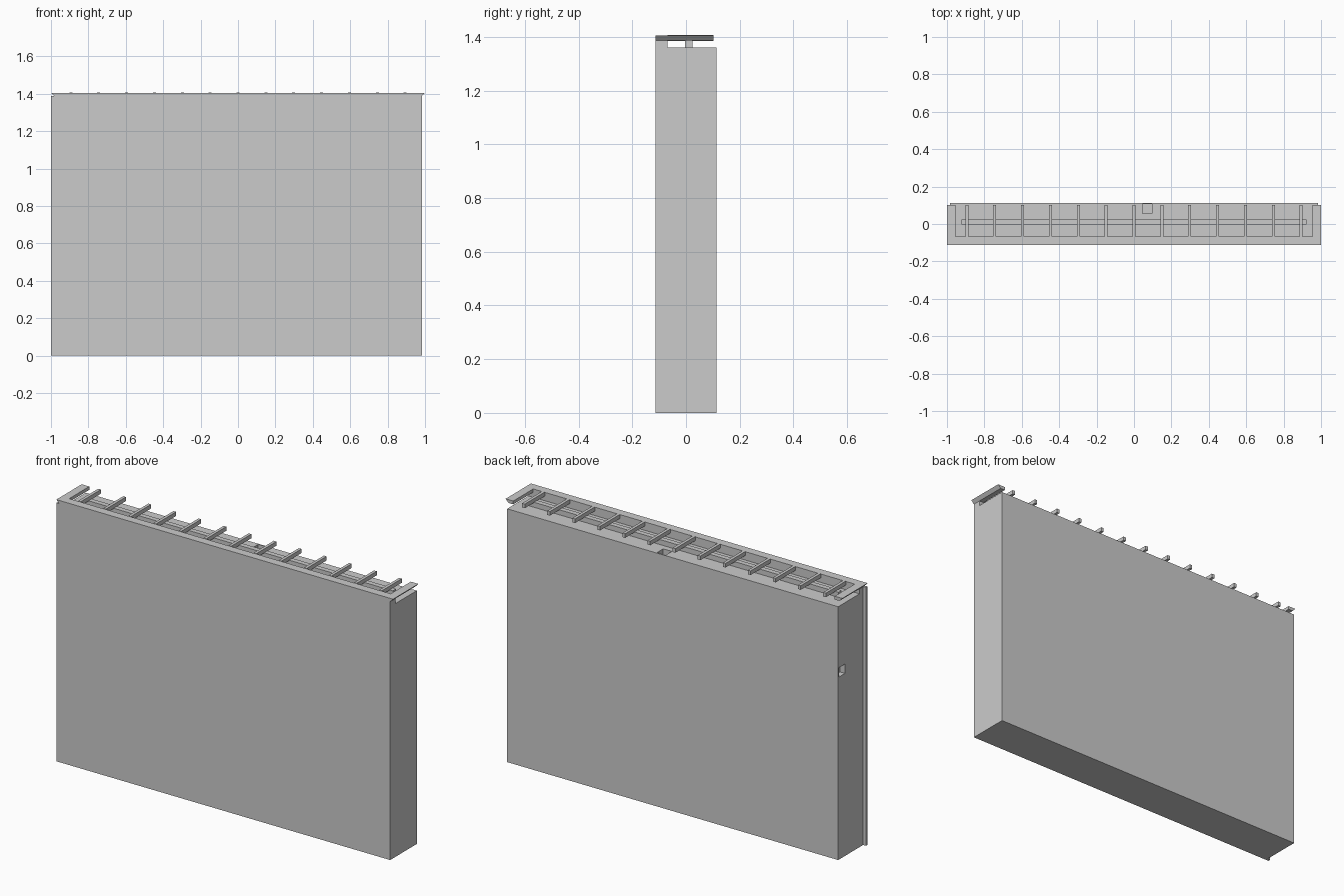
import bpy, bmesh

if "Cube" in bpy.data.objects:
    bpy.data.objects.remove(bpy.data.objects["Cube"])


def prism(name, profile, y0, y1):
    """Extrude an x-z outline from y0 to y1."""
    bm = bmesh.new()
    face = bm.faces.new([bm.verts.new((x, y0, z)) for x, z in profile])
    ext = bmesh.ops.extrude_face_region(bm, geom=[face])["geom"]
    verts = [v for v in ext if isinstance(v, bmesh.types.BMVert)]
    bmesh.ops.translate(bm, verts=verts, vec=(0, y1 - y0, 0))
    bmesh.ops.recalc_face_normals(bm, faces=bm.faces)
    mesh = bpy.data.meshes.new(name)
    bm.to_mesh(mesh)
    bm.free()
    obj = bpy.data.objects.new(name, mesh)
    bpy.context.collection.objects.link(obj)
    return obj


def box(name, x0, x1, y0, y1, z0, z1):
    return prism(name, [(x0, z0), (x1, z0), (x1, z1), (x0, z1)], y0, y1)


FRONT, BACK, SIDE = -0.113, 0.113, 0.983
BODY_TOP, RIM_LOW, TOP = 1.36, 1.387, 1.405

# Body: front and rear halves meeting at a seam
box("front_body", -SIDE, SIDE, FRONT + 0.014, 0.0, 0, BODY_TOP)
rear = box("rear_body", -SIDE, SIDE, 0.0, BACK, 0, BODY_TOP)

# Square connection recesses in the top and left side
cutters = [
    box("top_recess_cutter", 0.045, 0.097, 0.055, 0.107, BODY_TOP - 0.05, 1.45),
    box("side_recess_cutter", -1.05, -SIDE + 0.03, 0.055, 0.107, 0.98, 1.03),
]
for cutter in cutters:
    cutter.hide_render = True
    cutter.hide_set(True)
    mod = rear.modifiers.new("recess", "BOOLEAN")
    mod.object = cutter
    mod.operation = "DIFFERENCE"
    mod.solver = "EXACT"

# Front sheet, overlapping the body on the left
box("front_panel", -1.0, SIDE, FRONT, FRONT + 0.014, 0, RIM_LOW)

# Raised ledge behind the sheet that carries the grille
box("front_ledge", -SIDE, SIDE, FRONT + 0.014, -0.068, BODY_TOP, RIM_LOW)
box("front_rim", -0.955, 0.955, FRONT, -0.068, RIM_LOW, TOP)

# Flared end caps
for side, label in ((-1, "left"), (1, "right")):
    outline = [(side * x, z) for x, z in
               ((0.955, RIM_LOW), (SIDE, RIM_LOW), (1.0, TOP), (0.955, TOP))]
    prism(label + "_end_cap", outline, FRONT, 0.102)

# Grille: long spine and cross slats
box("grille_spine", -0.922, 0.922, -0.003, 0.024, BODY_TOP, RIM_LOW)
for i in range(13):
    x = (i - 6) * 0.149
    box(f"grille_slat_{i + 1}", x - 0.008, x + 0.008, -0.068, 0.102,
        RIM_LOW - 0.002, TOP + 0.002)
